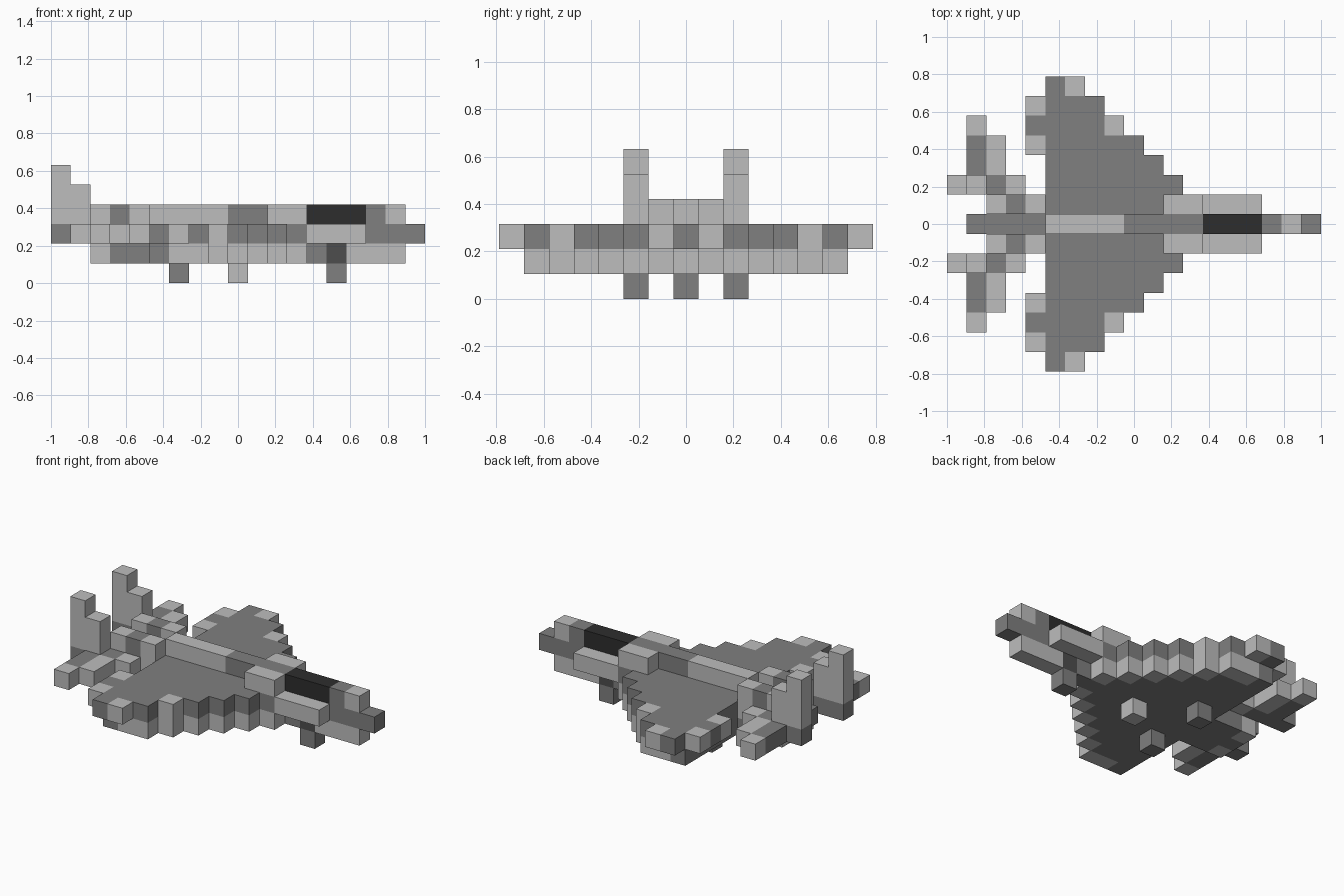
import bpy
import bmesh
from mathutils import Vector

cube = bpy.data.objects.get("Cube")
if cube:
    bpy.data.objects.remove(cube, do_unlink=True)

CELL = 2 / 19
COLOURS = {"light_grey": 0.51, "mid_grey": 0.215, "charcoal": 0.075, "black": 0.027}
NAMES = list(COLOURS)
LIGHT, MID, CHARCOAL, BLACK = range(4)

mats = []
for name, v in COLOURS.items():
    m = bpy.data.materials.new(name)
    m.use_nodes = True
    m.diffuse_color = (v, v, v, 1)
    bsdf = m.node_tree.nodes["Principled BSDF"]
    bsdf.inputs["Base Color"].default_value = (v, v, v, 1)
    bsdf.inputs["Roughness"].default_value = 0.9
    mats.append(m)

cells = {}  # (i, j, k) -> (part, colour)


def run(part, i0, i1, j, k, colour):
    """Fill a lengthwise run of cells, mirrored to both sides when off centre."""
    for side in {j, -j}:
        label = part
        if j:
            label = ("back_" if side > 0 else "front_") + part
        for i in range(i0, i1 + 1):
            cells[i, side, k] = (label, colour)


# Fuselage: lower keel, middle and upper spine
run("fuselage", 2, 14, 0, 1, MID)
run("fuselage", 14, 14, 0, 1, CHARCOAL)
run("fuselage", 15, 17, 0, 1, LIGHT)
run("fuselage", 1, 18, 0, 2, MID)
run("spine", 5, 8, 0, 3, LIGHT)
run("spine", 9, 12, 0, 3, MID)
run("canopy", 13, 15, 0, 3, BLACK)
run("nose", 16, 16, 0, 3, MID)
run("nose", 17, 17, 0, 3, LIGHT)

# Wings: (first cell, last cell) for each step outwards
spans = [(5, 12), (5, 11), (5, 10), (4, 9), (4, 8), (4, 7), (5, 6)]
for j, (a, b) in enumerate(spans, 1):
    run("wing", a, b, j, 2, MID)
    if j < 7:
        run("wing", 5, b, j, 1, MID)
        run("wing", b, b, j, 1, LIGHT)
run("wing", 6, 7, 6, 1, LIGHT)
for i, j in ((4, 4), (4, 6), (8, 5), (6, 7)):
    run("wing", i, i, j, 2, LIGHT)

# Side intakes beside the canopy
run("intake", 11, 12, 1, 3, LIGHT)
run("intake", 13, 15, 1, 2, LIGHT)

# Engine nacelles
for k in (1, 2, 3):
    run("engine", 2, 4, 1, k, LIGHT)
    run("engine", 3, 3, 1, k, MID)
run("engine", 4, 4, 1, 1, MID)

# Tailplanes
run("tailplane", 0, 2, 2, 2, MID)
run("tailplane", 3, 3, 2, 2, LIGHT)
for j in (3, 4):
    run("tailplane", 1, 1, j, 2, MID)
    run("tailplane", 2, 2, j, 2, LIGHT)
run("tailplane", 1, 1, 5, 2, LIGHT)

# Twin stepped fins
for k in (3, 4):
    run("fin", 0, 1, 2, k, LIGHT)
run("fin", 0, 0, 2, 5, LIGHT)

# Landing legs and belly block
run("nose_leg", 14, 14, 0, 0, MID)
run("main_leg", 6, 6, 2, 0, MID)
run("belly_block", 9, 9, 0, 0, LIGHT)


def build(part):
    """Make the outer skin of one part, leaving out faces buried in neighbours."""
    bm = bmesh.new()
    for (i, j, k), (label, colour) in cells.items():
        if label != part:
            continue
        centre = Vector(((i - 9), j, k + 0.5))
        for axis in range(3):
            for sign in (-1, 1):
                n = Vector((0, 0, 0))
                n[axis] = sign
                if (i + int(n.x), j + int(n.y), k + int(n.z)) in cells:
                    continue
                u = Vector((0, 0, 0))
                u[(axis + 1) % 3] = 0.5
                v = n.cross(u)
                mid = centre + n * 0.5
                corners = (mid - u - v, mid + u - v, mid + u + v, mid - u + v)
                face = bm.faces.new([bm.verts.new(c * CELL) for c in corners])
                face.material_index = colour
    bmesh.ops.remove_doubles(bm, verts=bm.verts, dist=CELL / 100)
    mesh = bpy.data.meshes.new(part)
    for m in mats:
        mesh.materials.append(m)
    bm.to_mesh(mesh)
    bm.free()
    bpy.context.collection.objects.link(bpy.data.objects.new(part, mesh))


for part in sorted({label for label, _ in cells.values()}):
    build(part)
